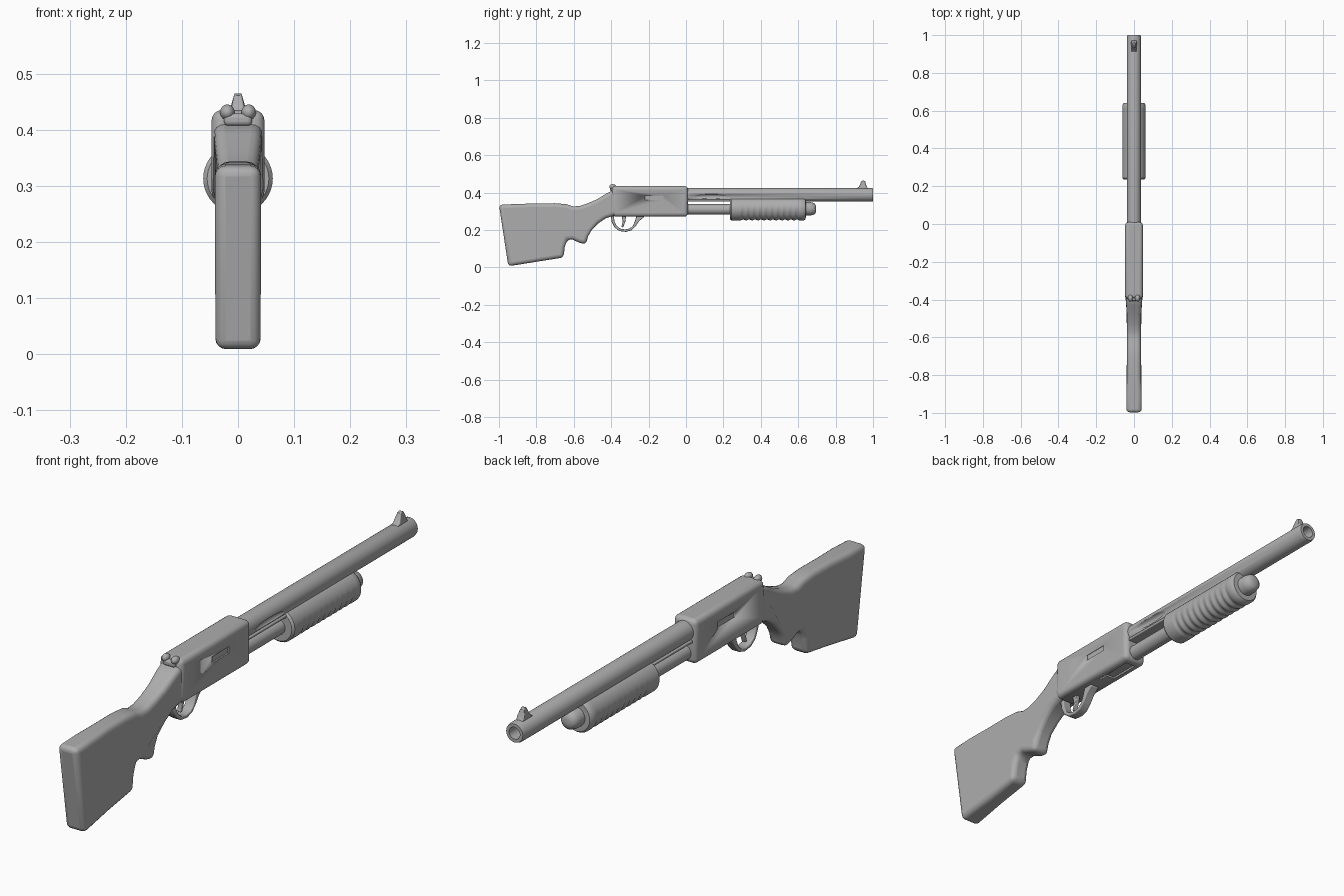
import bpy, bmesh, math
from mathutils import Matrix

if "Cube" in bpy.data.objects:
    bpy.data.objects.remove(bpy.data.objects["Cube"])

grey = bpy.data.materials.new("plain grey")
grey.use_nodes = True
COLOUR = (0.42, 0.42, 0.42, 1)
grey.diffuse_color = COLOUR
grey.node_tree.nodes["Principled BSDF"].inputs["Base Color"].default_value = COLOUR


def finish(name, bm, bevel=0, angle=40):
    """Turn a bmesh into a smooth-shaded object, with an optional rounded edge."""
    bmesh.ops.recalc_face_normals(bm, faces=bm.faces)
    mesh = bpy.data.meshes.new(name)
    bm.to_mesh(mesh)
    bm.free()
    mesh.materials.append(grey)
    obj = bpy.data.objects.new(name, mesh)
    bpy.context.collection.objects.link(obj)
    if bevel:
        mod = obj.modifiers.new("rounding", "BEVEL")
        mod.width = bevel
        mod.segments = 4
        mod.limit_method = "ANGLE"
        mod.angle_limit = math.radians(50)
    bpy.ops.object.select_all(action="DESELECT")
    obj.select_set(True)
    bpy.context.view_layer.objects.active = obj
    bpy.ops.object.shade_smooth_by_angle(angle=math.radians(angle))
    return obj


def slab(name, outline, width, bevel=0):
    """Extrude a (y, z) outline sideways; width(y, z) gives the half width."""
    bm = bmesh.new()
    sides = [[bm.verts.new((s * width(y, z), y, z)) for y, z in outline] for s in (-1, 1)]
    for ring in sides:
        bm.faces.new(ring)
    for i in range(len(outline)):
        j = (i + 1) % len(outline)
        bm.faces.new((sides[0][i], sides[0][j], sides[1][j], sides[1][i]))
    return finish(name, bm, bevel)


def lathe(name, profile, height, segments=32, shape=None):
    """Revolve a (y, radius) profile about a lengthwise axis at the given height."""
    bm = bmesh.new()
    rings = []
    for y, radius in profile:
        ring = []
        for i in range(segments):
            a = math.tau * i / segments
            r = shape(y, radius, a) if shape else radius
            ring.append(bm.verts.new((r * math.cos(a), y, height + r * math.sin(a))))
        rings.append(ring)
    for a, b in zip(rings, rings[1:]):
        for i in range(segments):
            j = (i + 1) % segments
            bm.faces.new((a[i], a[j], b[j], b[i]))
    bm.faces.new(rings[0])
    bm.faces.new(rings[-1])
    return finish(name, bm)


def ball(name, centre, radii):
    bm = bmesh.new()
    bmesh.ops.create_uvsphere(bm, u_segments=24, v_segments=14, radius=1,
                              matrix=Matrix.Translation(centre) @ Matrix.Diagonal((*radii, 1)))
    return finish(name, bm)


def block(name, centre, size, bevel=0):
    bm = bmesh.new()
    bmesh.ops.create_cube(bm, size=1,
                          matrix=Matrix.Translation(centre) @ Matrix.Diagonal((*size, 1)))
    return finish(name, bm, bevel)


def carve(target, cutter):
    cutter.hide_render = True
    cutter.hide_viewport = True
    cutter.display_type = "WIRE"
    mod = target.modifiers.new("recess", "BOOLEAN")
    mod.operation = "DIFFERENCE"
    mod.object = cutter


# Stock with its hooked hand grip
stock_outline = [
    (-1.0, .335), (-.95, .006), (-.8, .03), (-.655, .053), (-.648, .11), (-.635, .148),
    (-.61, .15), (-.57, .132), (-.535, .123), (-.524, .165), (-.505, .198), (-.47, .235),
    (-.43, .262), (-.38, .278), (-.34, .285), (-.34, .41), (-.395, .41), (-.43, .392),
    (-.48, .362), (-.53, .341), (-.57, .328), (-.605, .326), (-.64, .338), (-.7, .343),
    (-.8, .342), (-.9, .339)]


def stock_width(y, z):
    if y > -.5:
        return .037 + .008 * min(1, (y + .5) / .12)
    return .041 if y < -.8 else .036


slab("stock", stock_outline, stock_width, .019)

# Receiver with shallow ports on both sides and beneath
receiver = slab("receiver", [(-.402, .29), (-.38, .272), (.01, .272), (.01, .435),
                             (-.395, .435)], lambda y, z: .047, .018)
for side, label in ((1, "right"), (-1, "left")):
    carve(receiver, block(label + "_port_cutter", (side * .05, -.17, .372), (.018, .1, .024)))
carve(receiver, block("loading_port_cutter", (0, -.08, .268), (.04, .12, .022)))

# Barrel with an open bore and a hollow beside the bridge
barrel = lathe("barrel", [(-.02, .037), (.99, .037), (1.0, .034), (1.0, .022), (.93, .02)], .388)
carve(barrel, ball("barrel_hollow_cutter", (.042, .135, .378), (.018, .095, .015)))
block("barrel_bridge", (0, .125, .356), (.066, .25, .01), .003)

# Magazine tube and its rounded cap
lathe("magazine_tube", [(-.02, .028), (.65, .028)], .31)
lathe("magazine_cap", [(.62, .036), (.665, .036), (.685, .031), (.693, .022), (.696, .01)], .313)


# Pump grip with grooves on its lower half
def grooved(y, radius, angle):
    depth = .005 * max(0, min(1, .4 - 1.5 * math.sin(angle)))
    inside = .29 < y < .61
    return radius - depth * (0.5 - 0.5 * math.cos((y - .29) * math.tau / .032)) * inside


grip = [(.235, .025), (.235, .055), (.243, .062)]
grip += [(.29 + .004 * i, .062) for i in range(81)]
grip += [(.63, .062), (.64, .055), (.641, .025)]
lathe("pump_grip", grip, .313, 40, grooved)

# Trigger guard and trigger
guard_outer = [(-.402, .285), (-.398, .245), (-.382, .213), (-.355, .194), (-.32, .19),
               (-.29, .199), (-.268, .222), (-.25, .248), (-.225, .268), (-.225, .285)]
guard_inner = [(-.262, .285), (-.272, .25), (-.284, .222), (-.3, .208), (-.325, .203),
               (-.35, .207), (-.371, .222), (-.383, .248), (-.386, .285)]
slab("trigger_guard", guard_outer + guard_inner, lambda y, z: .018, .004)
slab("trigger", [(-.345, .28), (-.338, .245), (-.346, .216), (-.336, .214), (-.324, .245),
                 (-.32, .28)], lambda y, z: .008, .003)

# Front and rear sights
slab("front_sight", [(.905, .418), (.925, .432), (.938, .461), (.948, .465), (.958, .46),
                     (.965, .435), (.975, .418)],
     lambda y, z: .013 - .006 * (z > .45), .003)
block("rear_sight_base", (0, -.392, .418), (.05, .03, .022), .008)
for side, label in ((1, "right"), (-1, "left")):
    ball(label + "_rear_sight_knob", (side * .019, -.392, .431), (.013, .018, .014))
